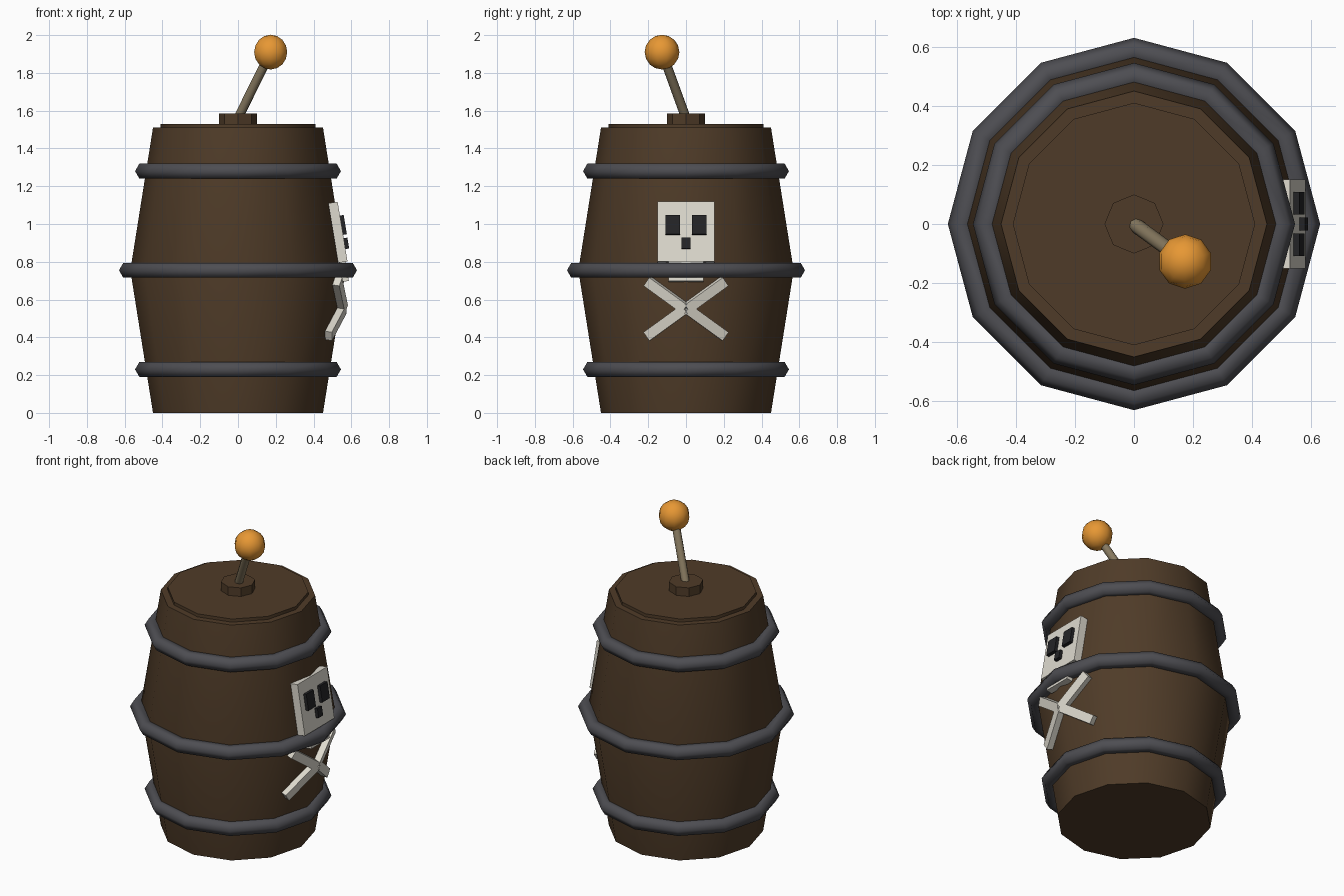
import bpy, bmesh
from math import sin, cos, pi, radians
from mathutils import Vector, Matrix

cube = bpy.data.objects.get("Cube")
if cube:
    bpy.data.objects.remove(cube, do_unlink=True)


def material(name, rgb):
    m = bpy.data.materials.new(name)
    m.use_nodes = True
    m.diffuse_color = (*rgb, 1)
    m.node_tree.nodes["Principled BSDF"].inputs["Base Color"].default_value = (*rgb, 1)
    return m


WOOD = material("dark brown wood", (0.078, 0.044, 0.021))
IRON = material("grey iron", (0.075, 0.075, 0.085))
BONE = material("bone white", (0.73, 0.70, 0.62))
BLACK = material("black", (0.017, 0.017, 0.019))
CORD = material("tan cord", (0.24, 0.19, 0.115))
ORANGE = material("orange", (0.82, 0.32, 0.035))


def finish(name, bm, mat, smooth=None):
    """Turn a bmesh into an object, optionally smooth below an angle."""
    bmesh.ops.recalc_face_normals(bm, faces=bm.faces)
    mesh = bpy.data.meshes.new(name)
    bm.to_mesh(mesh)
    bm.free()
    mesh.materials.append(mat)
    obj = bpy.data.objects.new(name, mesh)
    bpy.context.collection.objects.link(obj)
    if smooth:
        bpy.ops.object.select_all(action="DESELECT")
        obj.select_set(True)
        bpy.context.view_layer.objects.active = obj
        bpy.ops.object.shade_smooth_by_angle(angle=radians(smooth))
    return obj


def lathe(name, profile, sides, mat, closed=False, smooth=40):
    """Spin (radius, height) points round z; cap the ends or join them up."""
    bm = bmesh.new()
    rings = [[bm.verts.new((r * cos(2 * pi * i / sides), r * sin(2 * pi * i / sides), z))
              for i in range(sides)] for r, z in profile]
    pairs = list(zip(rings, rings[1:]))
    if closed:
        pairs.append((rings[-1], rings[0]))
    else:
        bm.faces.new(rings[0])
        bm.faces.new(rings[-1])
    for a, b in pairs:
        for i in range(sides):
            j = (i + 1) % sides
            bm.faces.new((a[i], a[j], b[j], b[i]))
    return finish(name, bm, mat, smooth)


def box(name, center, axes, size, mat):
    """Box whose sides lie along three given directions."""
    bm = bmesh.new()
    bmesh.ops.create_cube(bm, size=1)
    turn = Matrix([a.normalized() for a in axes]).transposed().to_4x4()
    bm.transform(Matrix.Translation(center) @ turn @ Matrix.Diagonal((*size, 1)))
    return finish(name, bm, mat)


# Barrel body, lid and plug
MID = 0.755
lathe("barrel_body", [(0.45, 0), (0.57, MID), (0.45, 2 * MID)], 12, WOOD)
lathe("barrel_lid", [(0.41, 1.5), (0.41, 1.53)], 12, WOOD)
lathe("fuse_plug", [(0.1, 1.52), (0.1, 1.585)], 8, WOOD)

# Iron hoops with a six-sided section
for name, radius, z in (("lower_hoop", 0.5, 0.23), ("middle_hoop", 0.585, MID),
                        ("upper_hoop", 0.5, 1.28)):
    section = [(radius + 0.045 * cos(k * pi / 3), z + 0.045 * sin(k * pi / 3))
               for k in range(6)]
    lathe(name, section, 12, IRON, closed=True, smooth=70)

# Leaning fuse and its glowing tip
foot, tip = Vector((0, 0, 1.56)), Vector((0.173, -0.127, 1.91))
lean = tip - foot
bm = bmesh.new()
bmesh.ops.create_cone(bm, cap_ends=True, segments=8, radius1=0.025, radius2=0.025,
                      depth=lean.length)
bm.transform(Matrix.Translation((foot + tip) / 2)
             @ lean.to_track_quat("Z", "Y").to_matrix().to_4x4())
finish("fuse", bm, CORD, 50)

bm = bmesh.new()
bmesh.ops.create_uvsphere(bm, u_segments=10, v_segments=8, radius=0.092)
bm.transform(Matrix.Translation(tip))
finish("fuse_tip", bm, ORANGE, 60)

# Skull plate leaning with the left side of the barrel
SLOPE = 0.165
ACROSS, UP, OUT = Vector((0, 1, 0)), Vector((-SLOPE, 0, 1)), Vector((1, 0, SLOPE))


def skull_part(name, y, bottom, top, width, back, front, mat):
    """Box between two depths measured from the face of the skull."""
    z = (bottom + top) / 2
    center = Vector((0.58 - SLOPE * (z - 0.8), y, z)) + OUT.normalized() * (back + front) / 2
    box(name, center, (ACROSS, UP, OUT), (width, top - bottom, front - back), mat)


skull_part("skull", 0, 0.8, 1.12, 0.3, -0.05, 0, BONE)
skull_part("jaw", 0, 0.7, 0.81, 0.185, -0.05, -0.01, BONE)
skull_part("nose", 0, 0.867, 0.925, 0.045, -0.01, 0.02, BLACK)
for side, label in ((1, "left"), (-1, "right")):
    skull_part(label + "_eye", side * 0.07, 0.942, 1.045, 0.075, -0.01, 0.02, BLACK)

# Crossed bones, each arm lying on its own barrel facet
for side, label in ((1, "left"), (-1, "right")):
    out = Vector((cos(pi / 12), side * sin(pi / 12), -0.155)).normalized()
    for up, height in ((1, "upper"), (-1, "lower")):
        along = Vector((0, side * 0.2, up * 0.145))
        along.x = -(along.y * out.y + along.z * out.z) / out.x
        center = Vector((0.538, 0, 0.555)) + along / 2 + out * 0.016
        box(f"{height}_{label}_bone", center, (along, out.cross(along), out),
            (along.length, 0.055, 0.044), BONE)
